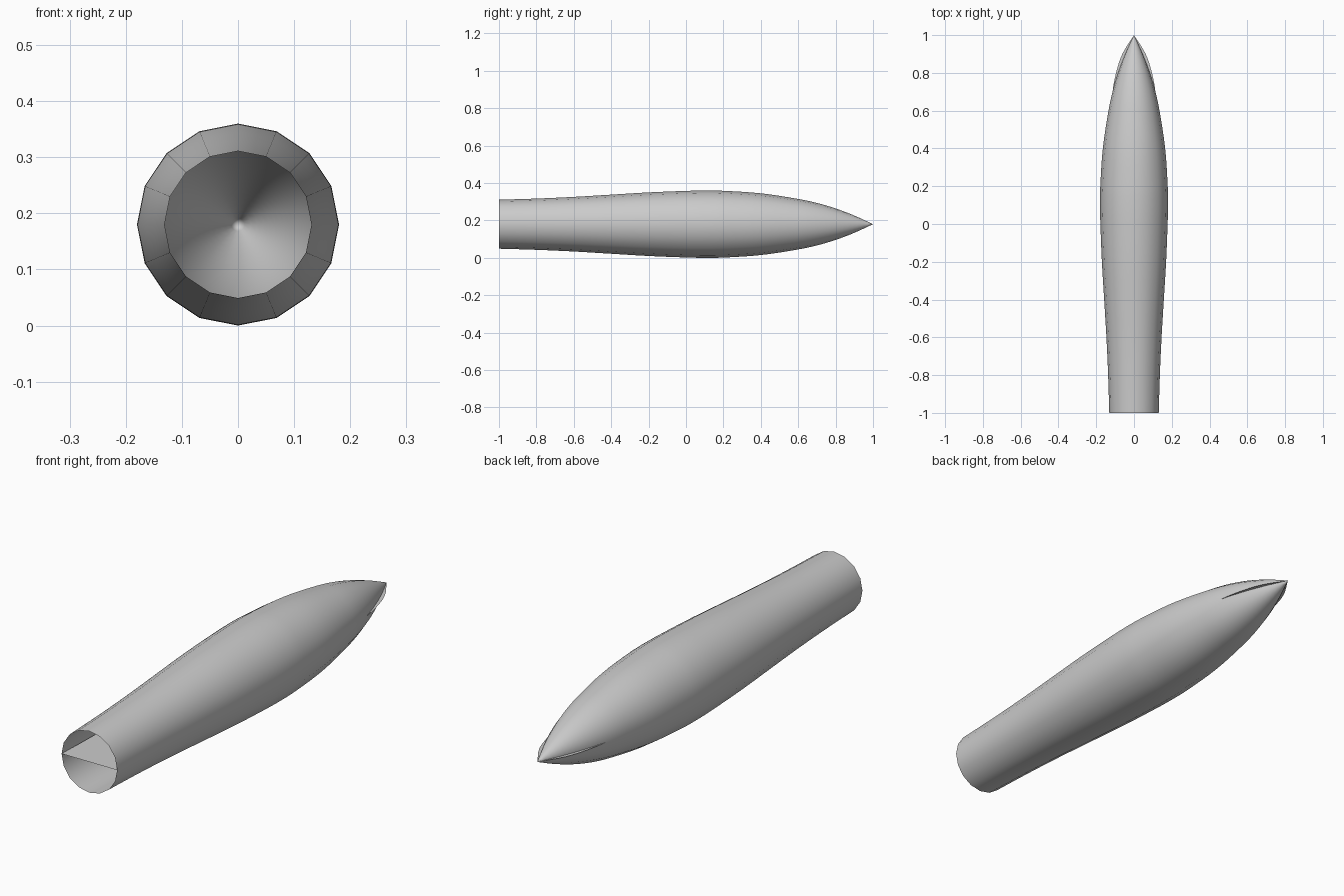
import bpy, math

if "Cube" in bpy.data.objects:
    bpy.data.objects.remove(bpy.data.objects["Cube"])

CZ = 0.18      # height of the centre line
SIDES = 16


def spline(pts, per=4):
    """Smooth curve through the (y, radius) points."""
    p = [pts[0]] + pts + [pts[-1]]
    out = []
    for i in range(1, len(p) - 2):
        a, b, c, d = p[i - 1:i + 3]
        for k in range(per):
            t = k / per
            m0 = (c[1] - a[1]) / (c[0] - a[0]) * (c[0] - b[0])
            m1 = (d[1] - b[1]) / (d[0] - b[0]) * (c[0] - b[0])
            r = ((2*t**3 - 3*t**2 + 1) * b[1] + (t**3 - 2*t**2 + t) * m0
                 + (3*t**2 - 2*t**3) * c[1] + (t**3 - t**2) * m1)
            out.append((b[0] + (c[0] - b[0]) * t, r))
    return out + [pts[-1]]


def make_object(name, verts, faces):
    me = bpy.data.meshes.new(name)
    me.from_pydata(verts, [], faces)
    me.update()
    ob = bpy.data.objects.new(name, me)
    bpy.context.collection.objects.link(ob)
    me.shade_smooth()
    return ob


# Hollow tapered shell, open at the front, pointed at the back
hull = spline([(-1, .131), (-.8, .137), (-.6, .146), (-.4, .158), (-.2, .170),
               (0, .178), (.1, .18), (.2, .1785), (.4, .165), (.6, .135),
               (.7, .1135), (.8, .084), (.9, .046), (1, 0)])
verts, faces = [], []
for y, r in hull[:-1]:
    for s in range(SIDES):
        a = 2 * math.pi * s / SIDES
        verts.append((r * math.cos(a), y, CZ + r * math.sin(a)))
rings = len(hull) - 1
for j in range(rings - 1):
    for s in range(SIDES):
        n = (s + 1) % SIDES
        a, b = j * SIDES, (j + 1) * SIDES
        faces.append((a + s, b + s, b + n, a + n))
tip = len(verts)
verts.append((0, 1, CZ))
last = (rings - 1) * SIDES
for s in range(SIDES):
    faces.append((last + s, tip, last + (s + 1) % SIDES))
make_object("shell", verts, faces)

# Flat horizontal web inside, its edges showing as thin fins at the nose
web = spline([(-1, .131), (-.7, .123), (-.2, .12), (.3, .12), (.6, .118),
              (.7, .1135), (.8, .095), (.9, .062), (1, 0)])
verts, faces = [], []
for y, w in web[:-1]:
    verts += [(-w, y, CZ), (w, y, CZ)]
n = len(web) - 1
for j in range(n - 1):
    faces.append((2*j, 2*j + 1, 2*j + 3, 2*j + 2))
verts.append((0, 1, CZ))
faces.append((2*n - 2, 2*n - 1, 2*n))
make_object("inner_web", verts, faces)
